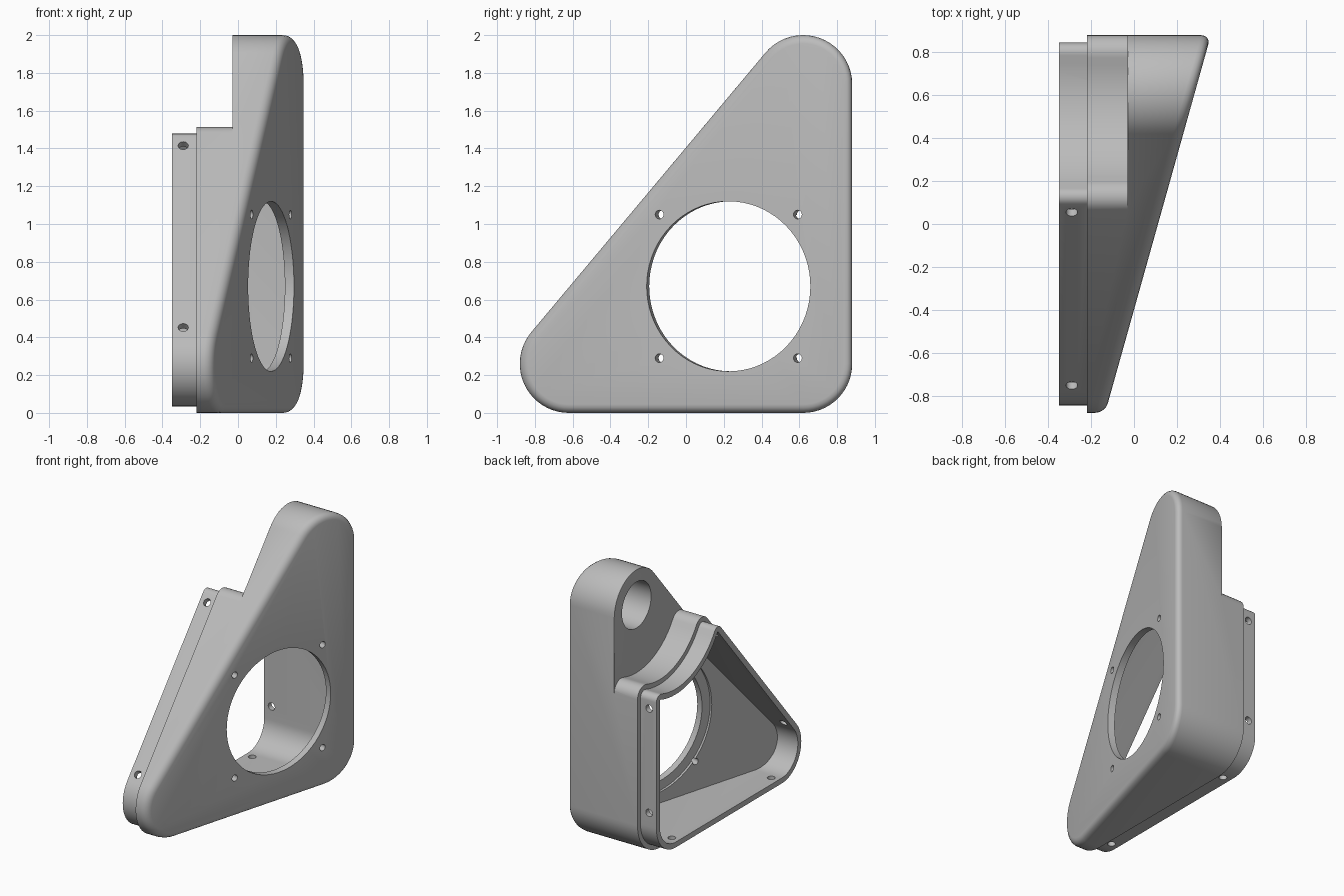
import bpy, bmesh
from math import sin, cos, atan2, sqrt, radians, pi
from mathutils import Vector

if "Cube" in bpy.data.objects:
    bpy.data.objects.remove(bpy.data.objects["Cube"])

grey = bpy.data.materials.new("plain grey")
grey.use_nodes = True
grey.diffuse_color = (0.5, 0.5, 0.5, 1)
grey.node_tree.nodes["Principled BSDF"].inputs["Base Color"].default_value = (0.5, 0.5, 0.5, 1)

# Profile dimensions in the (y, z) plane
TOP, RIGHT, LEFT = Vector((0.62, 1.74)), Vector((0.62, 0.26)), Vector((-0.62, 0.26))
R = 0.26                       # corner radius
SADDLE, FILLET = 0.50, 0.08    # concave arc around the top, and its end rounding
along = (TOP - LEFT).normalized()
normal = Vector((-along.y, along.x))
TILT = atan2(normal.y, normal.x)
SLOPE = 0.28                   # tilt of the front plate
STEP = -0.03


def slant(y):
    return SLOPE * (y + 0.4)


def arc(c, r, a, b, n=14):
    return [c + r * Vector((cos(a + (b - a) * i / n), sin(a + (b - a) * i / n)))
            for i in range(n + 1)]


def angle(v):
    return atan2(v.y, v.x)


def full_outline():
    return (arc(RIGHT, R, -pi / 2, 0) + arc(TOP, R, 0, TILT, 20)
            + arc(LEFT, R, TILT, 1.5 * pi, 20))


def saddle(d):
    reach = sqrt((SADDLE + FILLET) ** 2 - (R - FILLET) ** 2)
    c1 = TOP + Vector((R - FILLET, -reach))
    c2 = TOP - along * reach + normal * (R - FILLET)
    f = FILLET - d
    return (arc(c1, f, 0, angle(TOP - c1), 8)
            + arc(TOP, SADDLE + d, angle(c1 - TOP), angle(c2 - TOP), 18)[1:-1]
            + arc(c2, f, angle(TOP - c2), TILT, 8))


def lower_outline(d):
    return (arc(RIGHT, R - d, -pi / 2, 0) + saddle(d)
            + arc(LEFT, R - d, TILT, 1.5 * pi, 20))


def prism(name, outline, x0, x1, rim=0):
    """Extrude a profile along x; x1 may be a function of y."""
    end = x1 if callable(x1) else (lambda y: x1)
    bm = bmesh.new()
    back = [bm.verts.new((x0, p.x, p.y)) for p in outline]
    front = [bm.verts.new((end(p.x), p.x, p.y)) for p in outline]
    n = len(outline)
    bm.faces.new(back)
    cap = bm.faces.new(front)
    for i in range(n):
        j = (i + 1) % n
        bm.faces.new((back[i], back[j], front[j], front[i]))
    bmesh.ops.recalc_face_normals(bm, faces=bm.faces)
    if rim:
        bmesh.ops.bevel(bm, geom=list(cap.edges), offset=rim, segments=4,
                        profile=0.5, affect='EDGES')
    return finish(name, bm)


def finish(name, bm):
    me = bpy.data.meshes.new(name)
    bm.to_mesh(me)
    bm.free()
    me.materials.append(grey)
    ob = bpy.data.objects.new(name, me)
    bpy.context.collection.objects.link(ob)
    return ob


def rod(center, axis, r, length, n=24):
    bm = bmesh.new()
    bmesh.ops.create_cone(bm, cap_ends=True, segments=n, radius1=r, radius2=r, depth=length)
    m = Vector(axis).to_track_quat('Z', 'Y').to_matrix().to_4x4()
    m.translation = center
    bm.transform(m)
    return finish("hole_cutter", bm)


def combine(ob, other, op='DIFFERENCE'):
    mod = ob.modifiers.new("combine", 'BOOLEAN')
    mod.operation, mod.object, mod.solver = op, other, 'EXACT'
    bpy.context.view_layer.objects.active = ob
    bpy.ops.object.modifier_apply(modifier=mod.name)
    bpy.data.objects.remove(other)


# Wedge body with a rounded front rim
body = prism("housing", full_outline(), -0.22, slant, rim=0.045)

# Step behind the upper arm
edge = saddle(0)
out = edge[-1] + normal * 0.5
notch = edge + [out, Vector((out.x, 2.5)), Vector((1.4, 2.5)), Vector((1.4, edge[0].y))]
combine(body, prism("step_cutter", notch, -0.6, STEP))

# Soften the back rim of the arm
bm = bmesh.new()
bm.from_mesh(body.data)
bmesh.ops.remove_doubles(bm, verts=bm.verts, dist=0.0005)
rim = [e for e in bm.edges if all(abs(v.co.x - STEP) < 1e-4 for v in e.verts)
       and len(e.link_faces) == 2 and e.is_convex and e.calc_face_angle() > 1]
bmesh.ops.bevel(bm, geom=rim, offset=0.025, segments=3, profile=0.5,
                affect='EDGES', clamp_overlap=True)
bm.to_mesh(body.data)
bm.free()

# Mounting lip and hollow interior
combine(body, prism("lip", lower_outline(0.035), -0.35, -0.2), 'UNION')
combine(body, prism("cavity_cutter", lower_outline(0.075), -0.5, lambda y: slant(y) - 0.07))

# Round opening in the front plate with an inner recess and four screw holes
axis = Vector((1, -SLOPE, 0)).normalized()
side = Vector((SLOPE, 1, 0)).normalized()
mid = Vector((slant(0.225), 0.225, 0.67))
combine(body, rod(mid, axis, 0.45, 0.4, 72))
combine(body, rod(mid - axis * 0.075, axis, 0.52, 0.05, 72))
for s in (-1, 1):
    for t in (-1, 1):
        p = mid + side * 0.38 * s + Vector((0, 0, 0.38 * t))
        combine(body, rod(p, axis, 0.023, 0.3))

# Blind socket in the arm
combine(body, rod(Vector((0.06, TOP.x, TOP.y)), (1, 0, 0), 0.17, 0.32, 48))

# Screw holes around the lip
XL = -0.29
lip_holes = [((XL, 0.83, z), (0, 1, 0)) for z in (0.36, 1.13)]
lip_holes += [((XL, y, 0.05), (0, 0, 1)) for y in (-0.58, 0.58)]
lip_holes += [((XL, y, z), (0, normal.x, normal.y)) for y, z in ((0.06, 1.41), (-0.75, 0.45))]
for p, a in lip_holes:
    combine(body, rod(Vector(p), a, 0.027, 0.16))

# Smooth shading with crisp edges
for ob in bpy.context.selected_objects:
    ob.select_set(False)
body.select_set(True)
bpy.context.view_layer.objects.active = body
bpy.ops.object.shade_smooth_by_angle(angle=radians(30))
